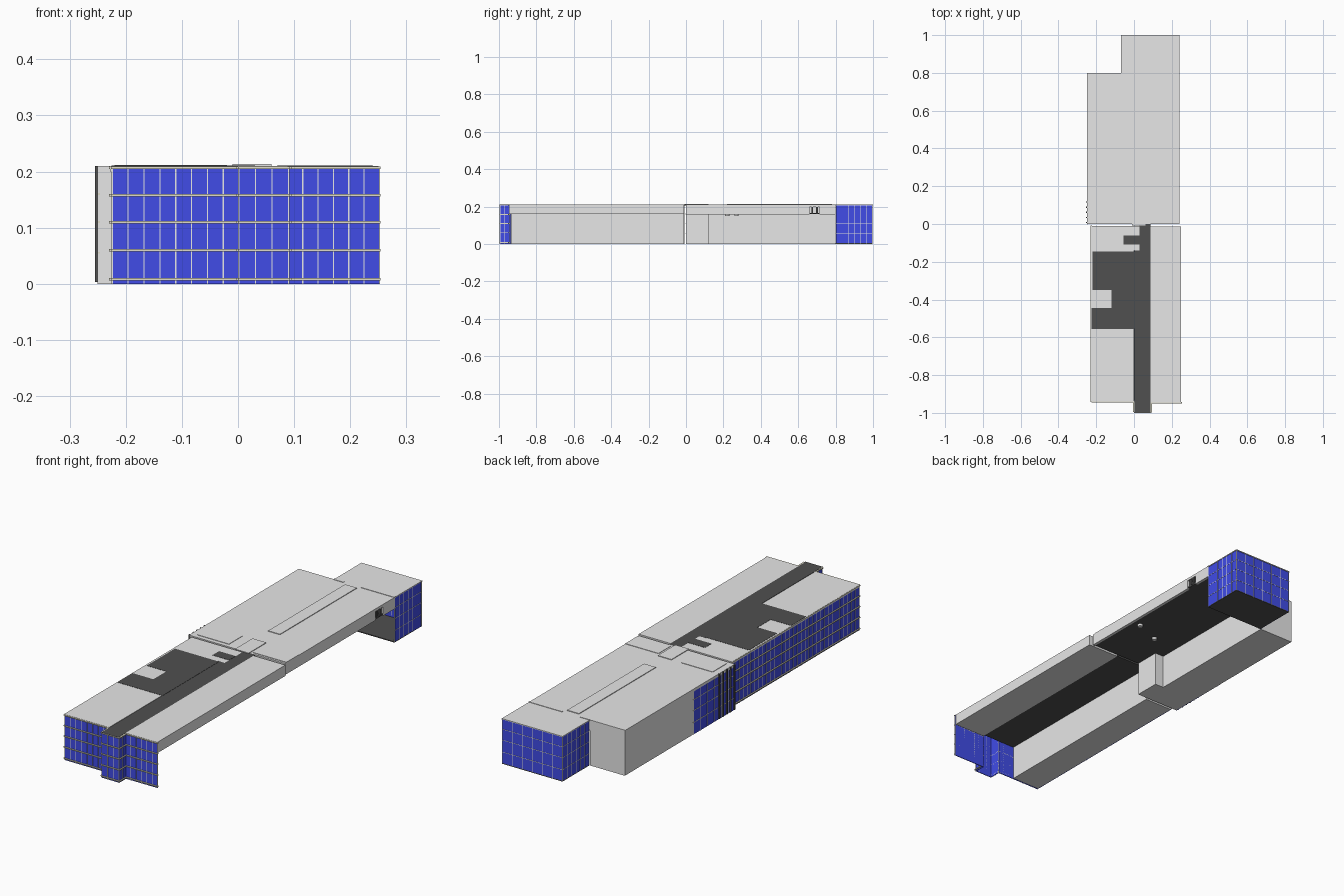
import bpy

cube = bpy.data.objects.get("Cube")
if cube:
    bpy.data.objects.remove(cube, do_unlink=True)


def material(name, colour):
    m = bpy.data.materials.new(name)
    m.use_nodes = True
    m.diffuse_color = (*colour, 1)
    m.node_tree.nodes["Principled BSDF"].inputs["Base Color"].default_value = (*colour, 1)
    return m


GREY = material("light grey", (0.8, 0.8, 0.8))
DARK = material("dark grey", (0.08, 0.08, 0.08))
BLUE = material("blue glass", (0.052, 0.072, 0.8))
TRIM = material("pale warm trim", (0.75, 0.73, 0.6))

BOX_FACES = [(0, 2, 3, 1), (4, 5, 7, 6), (0, 1, 5, 4), (2, 6, 7, 3), (0, 4, 6, 2), (1, 3, 7, 5)]


def boxes(name, extents, mat):
    """One object made of boxes, each given as x0, x1, y0, y1, z0, z1."""
    verts, faces = [], []
    for x0, x1, y0, y1, z0, z1 in extents:
        base = len(verts)
        verts += [(x, y, z) for z in (z0, z1) for y in (y0, y1) for x in (x0, x1)]
        faces += [[base + i for i in f] for f in BOX_FACES]
    mesh = bpy.data.meshes.new(name)
    mesh.from_pydata(verts, [], faces)
    mesh.materials.append(mat)
    ob = bpy.data.objects.new(name, mesh)
    bpy.context.collection.objects.link(ob)
    return ob


H = 0.21        # roof height
SOFFIT = 0.16   # underside of the raised slabs
FRONT_RAILS = (0.008, 0.06, 0.11, 0.158, 0.207)
BACK_RAILS = (0.055, 0.11, 0.16)


def glazing(name, a, b, at, along_x, out, step=0.028, rails=FRONT_RAILS,
            rail_depth=0.006, rail_half=0.0022, rail_mat=TRIM):
    """Glass sheet from a to b with thin uprights and horizontal rails."""
    def bar(p, q, depth, z0, z1):
        n0, n1 = sorted((at - out * 0.002, at + out * depth))
        return (p, q, n0, n1, z0, z1) if along_x else (n0, n1, p, q, z0, z1)

    count = max(1, round((b - a) / step))
    boxes(name + "_glass", [bar(a, b, 0.001, 0, H - 0.002)], BLUE)
    uprights = [a + (b - a) * i / count for i in range(count + 1)]
    boxes(name + "_uprights",
          [bar(u - 0.001, u + 0.001, 0.002, 0, H - 0.002) for u in uprights], GREY)
    boxes(name + "_rails",
          [bar(a - 0.002, b + 0.002, rail_depth, z - rail_half, z + rail_half)
           for z in rails], rail_mat)


# Front wing: full-height rooms on one side, raised slab on the other
boxes("front_rooms", [(-0.222, -0.08, -0.935, -0.01, 0, H - 0.002)], GREY)
boxes("front_roof", [(-0.228, 0.0, -0.94, -0.01, SOFFIT + 0.04, H),
                     (0.0, 0.03, -0.14, -0.01, SOFFIT + 0.04, H)], GREY)
boxes("side_slab", [(0.088, 0.25, -0.945, -0.012, SOFFIT, H)], GREY)

# Corridor running out through the front, with its dark ceiling
boxes("corridor_ceiling", [(-0.08, 0.088, -0.935, -0.01, SOFFIT, SOFFIT + 0.04)], DARK)
boxes("corridor_roof", [(0.002, 0.088, -0.998, -0.14, H - 0.004, H),
                        (0.03, 0.088, -0.14, 0.0, H - 0.004, H)], DARK)

# Dark roof areas of the front wing
boxes("dark_roof_areas", [(-0.12, 0.004, -0.555, -0.145, H, H + 0.001),
                          (-0.22, -0.12, -0.35, -0.145, H, H + 0.001),
                          (-0.225, -0.12, -0.555, -0.445, H, H + 0.001),
                          (-0.055, 0.03, -0.108, -0.06, H, H + 0.001)], DARK)

# Glazed facades of the front wing and corridor
glazing("front_right_facade", -0.224, 0.002, -0.94, True, -1)
glazing("front_left_facade", 0.088, 0.252, -0.945, True, -1)
glazing("corridor_front", 0.002, 0.09, -0.994, True, -1)
glazing("corridor_right_side", -0.994, -0.94, 0.002, False, -1)
glazing("corridor_left_side", -0.994, -0.945, 0.09, False, 1)
glazing("right_facade", -0.94, -0.01, -0.224, False, -1)

# Rear wing: solid rooms, lobby, and raised slab with a dark soffit
boxes("rear_rooms", [(-0.248, -0.07, 0.0, 0.8, 0, H - 0.002)], GREY)
boxes("lobby", [(-0.07, -0.025, 0.0, 0.12, 0, SOFFIT)], GREY)
boxes("rear_roof", [(-0.25, 0.24, 0.0, 0.8, H - 0.012, H)], GREY)
boxes("rear_soffit", [(-0.07, 0.238, 0.0, 0.8, SOFFIT, SOFFIT + 0.006)], DARK)
boxes("rear_edge_band", [(0.228, 0.24, 0.0, 0.66, SOFFIT - 0.003, H),
                         (0.228, 0.24, 0.715, 0.8, SOFFIT - 0.003, H)], GREY)
boxes("rear_slab_ends", [(-0.07, 0.228, 0.0, 0.008, SOFFIT, H),
                         (-0.07, 0.228, 0.79, 0.8, SOFFIT, H)], GREY)
boxes("edge_opening_posts", [(0.23, 0.238, y, y + 0.01, SOFFIT, H - 0.012)
                             for y in (0.67, 0.695)], DARK)

# Raised roof panels
boxes("roof_panels", [(0.0, 0.06, 0.22, 0.78, H, H + 0.003),
                      (0.07, 0.24, 0.01, 0.1, H, H + 0.002),
                      (-0.22, -0.06, 0.02, 0.12, H, H + 0.002),
                      (-0.01, 0.06, -0.008, 0.12, H, H + 0.003)], GREY)
boxes("rear_roof_kerb", [(-0.07, -0.02, 0.795, 0.803, H, H + 0.002),
                         (0.07, 0.24, 0.795, 0.803, H, H + 0.002)], GREY)

# Small lights in the soffit
for i, (x, y) in enumerate([(0.19, 0.27), (0.065, 0.22)]):
    bpy.ops.mesh.primitive_cylinder_add(vertices=12, radius=0.012, depth=0.012,
                                        location=(x, y, SOFFIT - 0.004))
    light = bpy.context.object
    light.name = f"soffit_light_{i + 1}"
    light.data.materials.append(GREY)

# Side window and upright fins of the rear wing
glazing("rear_side_window", 0.0, 0.3, -0.248, False, -1, 0.05,
        BACK_RAILS, 0.002, 0.0015)
boxes("upright_fins", [(-0.255, -0.246, y, y + 0.006, 0.003, H)
                       for y in (0.005, 0.032, 0.059, 0.086, 0.113)], DARK)

# Glazed box at the back, open toward the rear wing
boxes("back_box_roof", [(-0.07, 0.24, 0.8, 1.0, H - 0.004, H)], GREY)
boxes("back_box_floor", [(-0.068, 0.238, 0.8, 0.997, 0, 0.004)], DARK)
for side, a, b, at, along_x, out, step in (
        ("back", -0.068, 0.238, 0.996, True, 1, 0.05),
        ("left", 0.802, 0.996, 0.237, False, 1, 0.033),
        ("right", 0.802, 0.996, -0.067, False, -1, 0.033)):
    glazing("back_box_" + side, a, b, at, along_x, out, step,
            BACK_RAILS, 0.002, 0.001, GREY)
